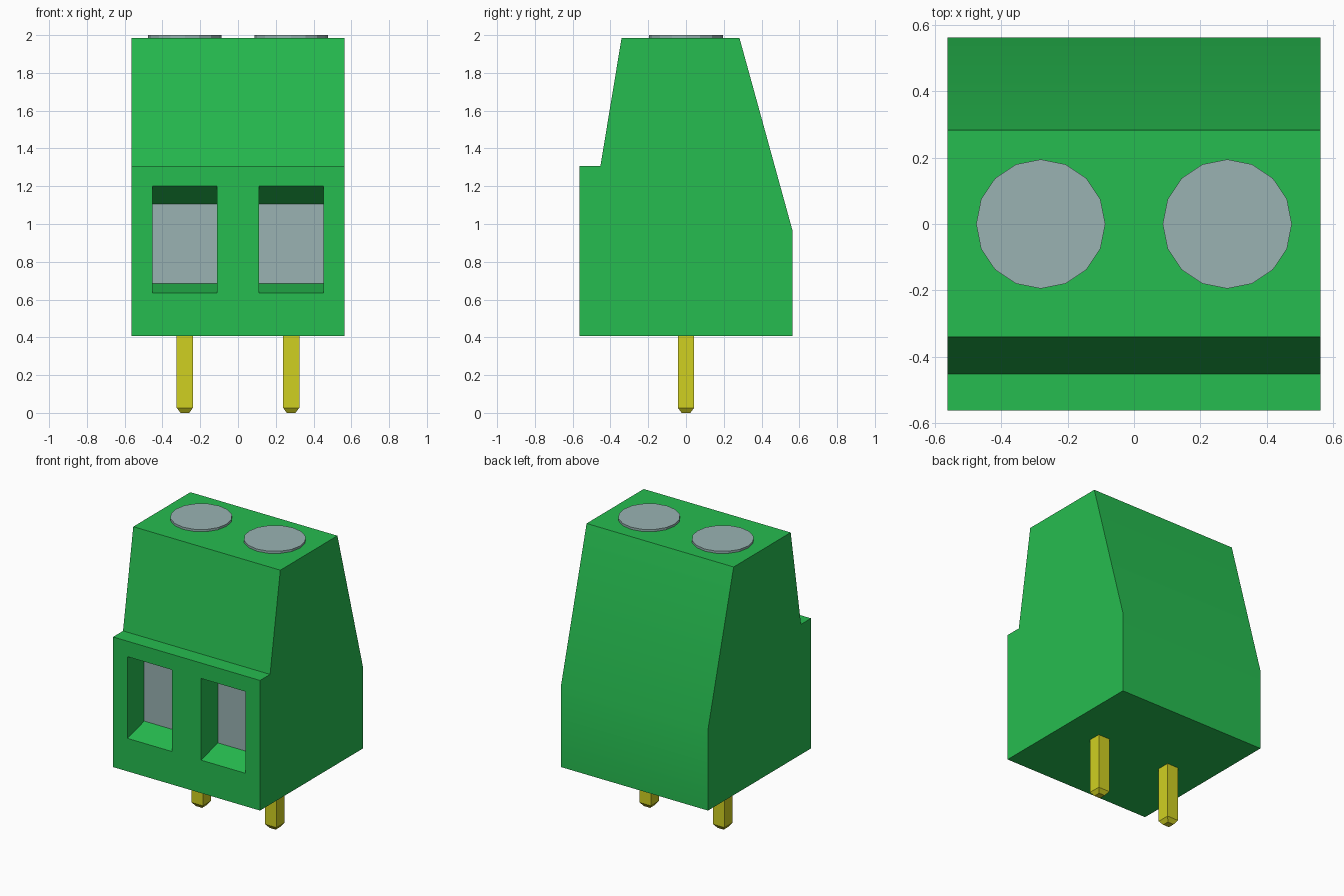
import bpy
import bmesh
import math

default = bpy.data.objects.get("Cube")
if default:
    bpy.data.objects.remove(default, do_unlink=True)


def material(name, rgb):
    m = bpy.data.materials.new(name)
    m.use_nodes = True
    m.diffuse_color = (*rgb, 1)
    m.node_tree.nodes["Principled BSDF"].inputs["Base Color"].default_value = (*rgb, 1)
    return m


GREEN = material("green plastic", (0.0195, 0.507, 0.08))
GREY = material("grey metal", (0.319, 0.448, 0.448))
YELLOW = material("yellow metal", (0.63, 0.63, 0.0154))

HALF = 0.5625     # half width of the housing
POLE = 0.2815     # distance of each pole from the middle
SIDES = (("right", -1), ("left", 1))


def loft(name, rings, mat):
    """Closed solid through a list of equally long rings of points."""
    bm = bmesh.new()
    loops = [[bm.verts.new(p) for p in ring] for ring in rings]
    for a, b in zip(loops, loops[1:]):
        for i in range(len(a)):
            j = (i + 1) % len(a)
            bm.faces.new((a[i], a[j], b[j], b[i]))
    bm.faces.new(loops[0])
    bm.faces.new(loops[-1])
    bmesh.ops.recalc_face_normals(bm, faces=bm.faces)
    mesh = bpy.data.meshes.new(name)
    bm.to_mesh(mesh)
    bm.free()
    mesh.materials.append(mat)
    obj = bpy.data.objects.new(name, mesh)
    bpy.context.collection.objects.link(obj)
    return obj


def activate(obj):
    bpy.ops.object.select_all(action='DESELECT')
    obj.select_set(True)
    bpy.context.view_layer.objects.active = obj


def polygon(x, z, radius, count, turn=0.0):
    angles = [turn + math.tau * i / count for i in range(count)]
    return [(x + radius * math.cos(a), radius * math.sin(a), z) for a in angles]


def upright(x, y, half, low, high):
    return [(x - half, y, low), (x + half, y, low), (x + half, y, high), (x - half, y, high)]


# Housing: side profile extruded across the width
profile = [(-HALF, 0.407), (-HALF, 1.307), (-0.453, 1.307), (-0.341, 1.985),
           (0.283, 1.985), (HALF, 0.97), (HALF, 0.407)]
housing = loft("housing", [[(x, y, z) for y, z in profile] for x in (-HALF, HALF)], GREEN)

# Wire openings with sloping floor and ceiling
BACK = -0.377
for side, s in SIDES:
    x = s * POLE
    cutter = loft(side + "_opening_cutter",
                  [upright(x, -0.7, 0.17, 0.635, 1.2),
                   upright(x, -HALF, 0.17, 0.635, 1.2),
                   upright(x, BACK, 0.17, 0.685, 1.105)], GREEN)
    cutter.hide_render = True
    cut = housing.modifiers.new("opening", 'BOOLEAN')
    cut.operation = 'DIFFERENCE'
    cut.solver = 'EXACT'
    cut.object = cutter
    activate(housing)
    bpy.ops.object.modifier_apply(modifier=cut.name)
    bpy.data.objects.remove(cutter, do_unlink=True)

activate(housing)
bpy.ops.object.shade_smooth_by_angle(angle=math.radians(30))

# Clamp plate, screw head and contact pin of each pole
for side, s in SIDES:
    x = s * POLE
    loft(side + "_clamp_plate",
         [upright(x, BACK - 0.003, 0.17, 0.685, 1.105),
          upright(x, BACK + 0.004, 0.17, 0.685, 1.105)], GREY)
    loft(side + "_screw_head",
         [polygon(x, z, 0.195, 16) for z in (1.97, 2.0)], GREY)
    corner = math.sqrt(2)
    loft(side + "_pin",
         [polygon(x, z, half * corner, 4, math.pi / 4)
          for z, half in ((0, 0.023), (0.027, 0.043), (0.42, 0.043))], YELLOW)
